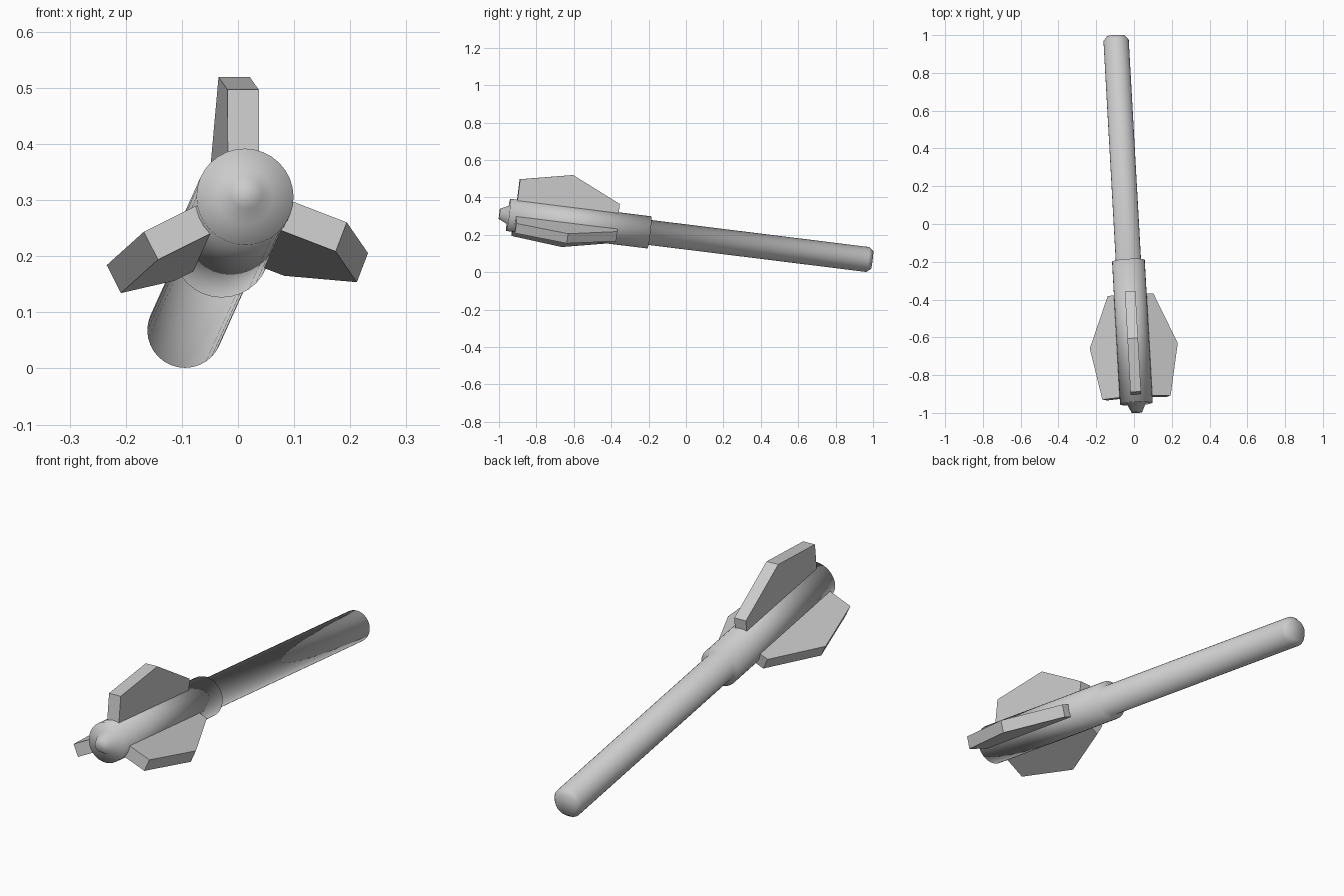
import bpy, bmesh, math
from mathutils import Vector

if "Cube" in bpy.data.objects:
    bpy.data.objects.remove(bpy.data.objects["Cube"])

ORIGIN = Vector((0.0125, -0.95, 0.306))          # centre of the body's front rim
AXIS = Vector((-0.0558, 1.0, -0.124)).normalized()  # runs from nose to rod end
SIDES = 32


def frame(angle):
    """Unit vector square to the axis, at an angle in the front view."""
    e = Vector((math.cos(angle), 0, math.sin(angle)))
    return (e - AXIS * e.dot(AXIS)).normalized()


def finish(name, bm, smooth):
    bmesh.ops.recalc_face_normals(bm, faces=bm.faces)
    for f in bm.faces:
        f.smooth = smooth
    me = bpy.data.meshes.new(name)
    bm.to_mesh(me)
    bm.free()
    ob = bpy.data.objects.new(name, me)
    bpy.context.collection.objects.link(ob)
    return ob


def lathe(name, profile):
    """Closed turned shape from (distance along axis, radius) points."""
    bm = bmesh.new()
    up = frame(math.pi / 2)
    side = AXIS.cross(up)
    rings = []
    for t, r in profile:
        rings.append([bm.verts.new(ORIGIN + AXIS * t + r * (
            side * math.cos(a) + up * math.sin(a)))
            for a in (2 * math.pi * i / SIDES for i in range(SIDES))])
    for a, b in zip(rings, rings[1:]):
        for i in range(SIDES):
            j = (i + 1) % SIDES
            bm.faces.new((a[i], a[j], b[j], b[i]))
    bm.faces.new(rings[0])
    bm.faces.new(rings[-1])
    return finish(name, bm, True)


def fin(name, degrees, trim, thick=0.056):
    """Flat plate standing out from the body."""
    out = frame(math.radians(degrees))
    across = AXIS.cross(out)
    outline = [(0.038, 0.04), (0.038, 0.197 - trim), (0.317, 0.254 - trim),
               (0.584, 0.131 - trim), (0.584, 0.04)]
    bm = bmesh.new()
    a, b = [[bm.verts.new(ORIGIN + AXIS * t + out * r + across * s * thick / 2)
             for t, r in outline] for s in (-1, 1)]
    bm.faces.new(a)
    bm.faces.new(b)
    for i in range(len(a)):
        j = (i + 1) % len(a)
        bm.faces.new((a[i], a[j], b[j], b[i]))
    return finish(name, bm, False)


# Nose, thick body, thin rod and chamfered rod end in one turned shape
lathe("body_and_rod", [(-0.048, 0.028), (0.0, 0.05), (0.0, 0.0866),
                       (0.762, 0.0866), (0.762, 0.067),
                       (1.94, 0.067), (1.963, 0.048)])

# Three fins around the body
fin("top_fin", 90, 0.0)
fin("left_fin", 207, 0.011)
fin("right_fin", -21, 0.011)
